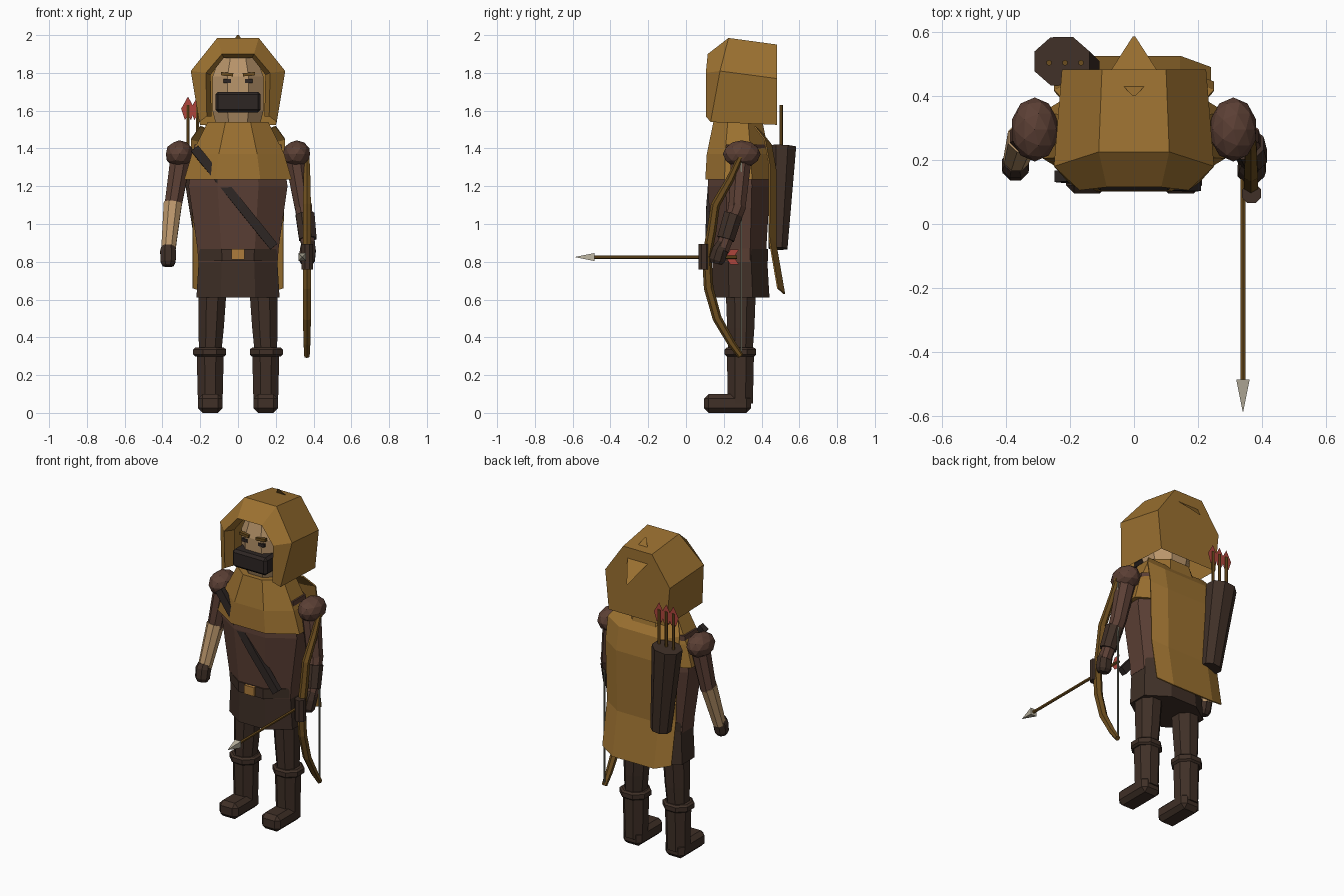
import bpy, bmesh
from math import sin, cos, pi
from mathutils import Vector

if "Cube" in bpy.data.objects:
    bpy.data.objects.remove(bpy.data.objects["Cube"])


def material(name, r, g, b):
    m = bpy.data.materials.new(name)
    m.use_nodes = True
    m.diffuse_color = (r, g, b, 1)
    m.node_tree.nodes["Principled BSDF"].inputs["Base Color"].default_value = (r, g, b, 1)
    return m


GOLD = material("ochre_cloth", .33, .165, .03)
BROWN = material("brown_tunic", .105, .05, .035)
DARK = material("dark_leather", .05, .029, .02)
BLACK = material("black_leather", .026, .019, .017)
SKIN = material("tan_skin", .5, .31, .15)
WOOD = material("bow_wood", .15, .075, .013)
RED = material("red_feather", .42, .06, .045)
STEEL = material("pale_steel", .5, .46, .36)
CORD = material("grey_cord", .2, .2, .15)
BRASS = material("brass", .42, .2, .045)


def finish(name, bm, mat):
    bmesh.ops.recalc_face_normals(bm, faces=bm.faces)
    me = bpy.data.meshes.new(name)
    bm.to_mesh(me)
    bm.free()
    me.materials.append(mat)
    ob = bpy.data.objects.new(name, me)
    bpy.context.collection.objects.link(ob)
    return ob


def skin_rings(name, rings, mat, closed=True, caps=(True, True)):
    """Bridge equal rings of points with quads."""
    bm = bmesh.new()
    vs = [[bm.verts.new(p) for p in ring] for ring in rings]
    n = len(vs[0])
    for a, b in zip(vs, vs[1:]):
        for i in range(n if closed else n - 1):
            j = (i + 1) % n
            bm.faces.new((a[i], a[j], b[j], b[i]))
    if caps[0]:
        bm.faces.new(vs[0])
    if caps[1]:
        bm.faces.new(vs[-1])
    return finish(name, bm, mat)


def tube(name, pts, radii, mat, n=8, flat=False):
    """Sweep an n-sided section along points; radii are (across, deep)."""
    pts = [Vector(p) for p in pts]
    rings = []
    for i, p in enumerate(pts):
        t = (pts[min(i + 1, len(pts) - 1)] - pts[max(i - 1, 0)]).normalized()
        if flat:
            t = Vector((0, 0, 1))
        u = Vector((1, 0, 0))
        u = (u - t * u.dot(t)).normalized()
        v = t.cross(u)
        r = radii[i] if isinstance(radii, list) else radii
        ra, rb = r if isinstance(r, tuple) else (r, r)
        k = 1 / cos(pi / n)
        ang = [2 * pi * (j + .5) / n for j in range(n)]
        rings.append([p + u * cos(a) * ra * k + v * sin(a) * rb * k for a in ang])
    return skin_rings(name, rings, mat)


def box(name, c, size, mat, bevel=0):
    bm = bmesh.new()
    bmesh.ops.create_cube(bm, size=1)
    bmesh.ops.scale(bm, vec=size, verts=bm.verts)
    if bevel:
        bmesh.ops.bevel(bm, geom=bm.edges[:], offset=bevel, segments=1, affect='EDGES')
    bmesh.ops.translate(bm, vec=c, verts=bm.verts)
    return finish(name, bm, mat)


def plate(name, pts, mat):
    bm = bmesh.new()
    bm.faces.new([bm.verts.new(p) for p in pts])
    return finish(name, bm, mat)


# Tunic, skirt, belt and shoulder cowl
tube("tunic", [(0, .28, .8), (0, .28, .87), (0, .28, 1.2), (0, .28, 1.42)],
     [(.21, .14), (.215, .145), (.262, .165), (.23, .15)], BROWN, flat=True)
tube("skirt", [(0, .29, .61), (0, .285, .81)], [(.22, .152), (.208, .145)], DARK, flat=True)
tube("belt", [(0, .28, .805), (0, .28, .868)], [(.205, .153), (.209, .153)], DARK, flat=True)
box("belt_buckle", (0, .125, .84), (.068, .03, .055), BRASS)
tube("shoulder_cowl", [(0, .277, 1.235), (0, .275, 1.37), (0, .275, 1.54)],
     [(.285, .175), (.245, .165), (.16, .13)], GOLD, flat=True)

# Head and face
tube("head", [(0, .29, 1.5), (0, .28, 1.6), (0, .28, 1.78), (0, .28, 1.9)],
     [(.11, .1), (.135, .125), (.135, .13), (.09, .1)], SKIN, flat=True)
box("face_mask", (0, .19, 1.645), (.24, .17, .11), BLACK, .015)
for s in (-1, 1):
    box("eye", (s * .058, .153, 1.757), (.04, .015, .02), BLACK)
    brow = box("eyebrow", (0, 0, 0), (.065, .022, .017), WOOD)
    brow.location = (s * .058, .15, 1.793)
    brow.rotation_euler.y = s * -.1


# Hood: face rim, widest ring, back wall
def arch(half):
    return [(-x, y, z) for x, y, z in half] + [(x, y, z) for x, y, z in reversed(half)]


hood_rings = [arch(h) for h in (
    [(.14, .17, 1.57), (.145, .17, 1.79), (.075, .17, 1.88)],
    [(.165, .105, 1.57), (.17, .105, 1.8), (.085, .115, 1.9)],
    [(.205, .13, 1.54), (.25, .18, 1.81), (.11, .225, 1.985)],
    [(.2, .482, 1.525), (.225, .482, 1.77), (.1, .482, 1.95)])]
skin_rings("hood", hood_rings, GOLD, closed=False, caps=(False, True))
skin_rings("hood_tail", [[(-.005, .4, 2), (.005, .4, 2)],
                         [(-.075, .475, 1.89), (.075, .475, 1.89)],
                         [(-.004, .585, 1.775), (.004, .585, 1.775)]],
           GOLD, closed=False, caps=(False, False))

# Cape hanging down the back
cape_rows = [(1.49, .4, .2), (1.42, .455, .25), (1.28, .48, .25), (.9, .478, .24), (.63, .525, .24)]
cape = skin_rings("cape", [[(-w, y - .035, z + .03), (-w * .6, y, z), (w * .6, y, z), (w, y - .035, z + .03)]
                           for z, y, w in cape_rows], GOLD, closed=False, caps=(False, False))
cape.modifiers.new("thickness", 'SOLIDIFY').thickness = .008

# Legs and boots
for s, side in ((-1, "right"), (1, "left")):
    tube(side + "_thigh", [(s * .135, .29, .66), (s * .142, .29, .45), (s * .147, .288, .33)],
         [(.075, .08), (.067, .072), (.06, .065)], DARK, flat=True)
    tube(side + "_boot_shaft", [(s * .147, .288, .05), (s * .147, .288, .33)],
         [(.065, .066), (.072, .072)], DARK, flat=True)
    tube(side + "_boot_cuff", [(s * .15, .288, z) for z in (.298, .308, .336, .346)],
         [(.075, .072), (.087, .083), (.087, .083), (.075, .072)], DARK, flat=True)
    box(side + "_boot", (s * .147, .22, .05), (.13, .25, .1), DARK, .025)

# Shoulders and arms
for s, side in ((-1, "right"), (1, "left")):
    bm = bmesh.new()
    bmesh.ops.create_icosphere(bm, subdivisions=2, radius=1)
    bmesh.ops.scale(bm, vec=(.075, .1, .073), verts=bm.verts)
    bmesh.ops.translate(bm, vec=(s * .31, .295, 1.37), verts=bm.verts)
    finish(side + "_shoulder", bm, BROWN)
    tube(side + "_upper_arm", [(s * .3, .295, 1.37), (s * .345, .27, 1.09)], [.055, .045], BROWN)
tube("right_forearm", [(-.345, .27, 1.11), (-.37, .195, .85)], [.048, .037], SKIN)
tube("left_forearm", [(.345, .275, 1.1), (.375, .19, .86)], [.045, .035], BROWN)
tube("left_bracer", [(.355, .25, 1.05), (.37, .21, .92)], [.05, .046], DARK)
tube("right_hand", [(-.37, .195, .88), (-.37, .185, .855), (-.37, .175, .8), (-.37, .17, .778)],
     [.034, .042, .04, .028], DARK)
tube("left_hand", [(.372, .2, .9), (.37, .18, .86), (.365, .165, .81), (.365, .16, .79)],
     [.034, .042, .042, .03], DARK)

# Bow with grip and string
bow = [(.29, 1.36), (.235, 1.24), (.155, 1.1), (.135, .96), (.11, .83),
       (.12, .66), (.165, .5), (.24, .37), (.29, .3)]
tube("bow", [(.365, y, z) for y, z in bow],
     [.013, .018, .021, .022, .022, .022, .021, .018, .014], WOOD, n=6)
tube("bow_grip", [(.367, .095, .76), (.367, .095, .895)], .03, DARK)
tube("bow_string", [(.363, .292, .31), (.363, .292, 1.35)], .004, CORD, n=4)

# Held arrow
tube("held_arrow_shaft", [(.34, -.49, .825), (.34, .27, .825)], .008, WOOD, n=6)
tube("held_arrow_head", [(.34, -.585, .825), (.34, -.485, .825)], [.001, .021], STEEL, n=4)
for s in (-1, 1):
    plate("held_arrow_feather", [(.34, .21, .825), (.34, .235, .825 + s * .04),
                                 (.34, .28, .825 + s * .04), (.34, .255, .825)], RED)

# Quiver, its strap and spare arrows
tube("quiver", [(-.165, .487, .87), (-.225, .508, 1.41)], [(.058, .05), (.086, .075)], DARK)
tube("quiver_strap", [(-.23, .15, 1.4), (.02, .125, 1.09), (.19, .12, .88)], (.024, .018), BLACK, n=4)
for x in (-.265, -.215, -.165):
    tube("spare_arrow_shaft", [(x, .503, 1.35), (x, .503, 1.63)], .008, WOOD, n=6)
    plate("spare_arrow_feather", [(x, .503, 1.675), (x - .036, .503, 1.61), (x - .016, .503, 1.55),
                                  (x, .503, 1.575), (x + .016, .503, 1.55), (x + .036, .503, 1.61)], RED)
